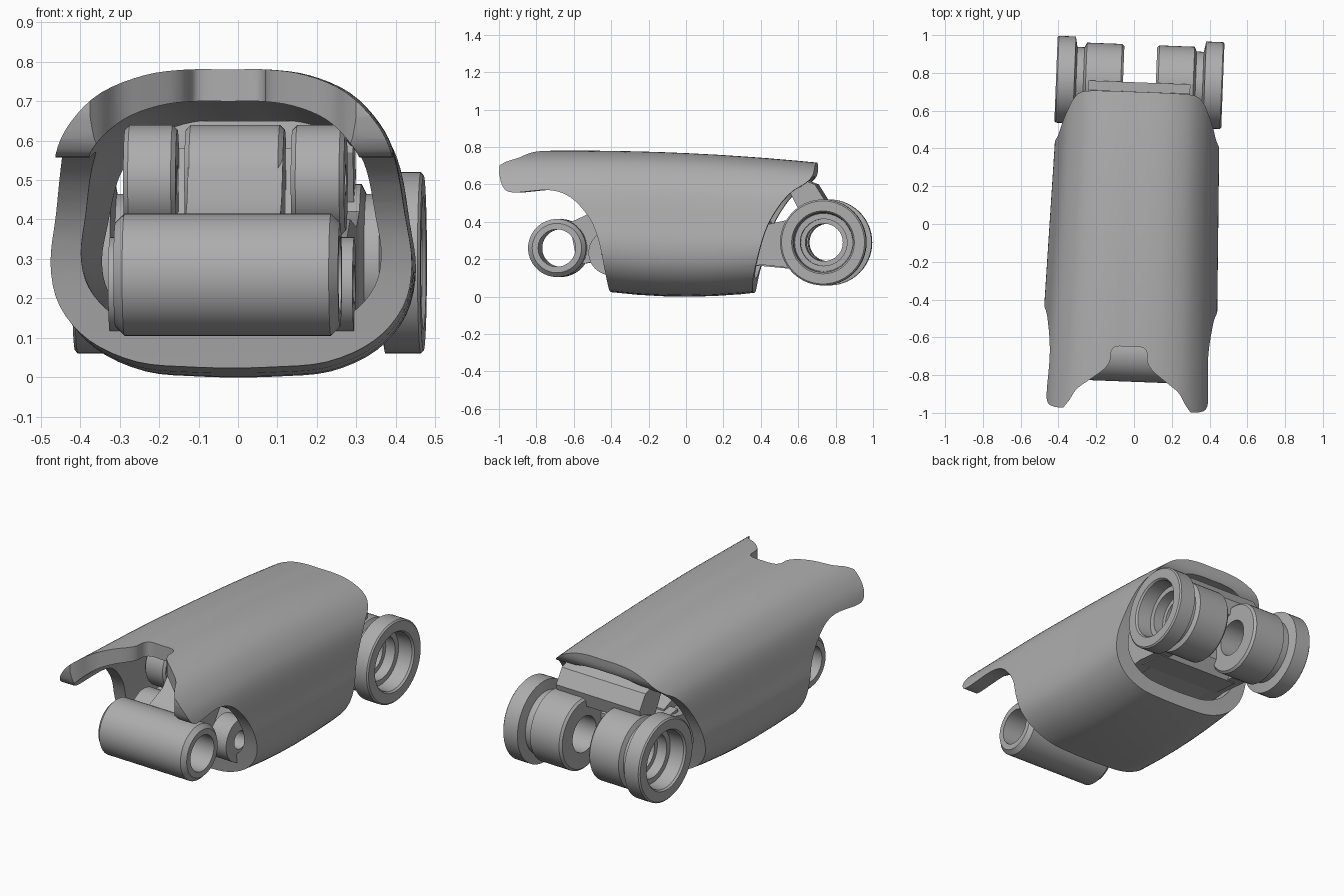
import bpy, bmesh, math
from mathutils import Vector

if "Cube" in bpy.data.objects:
    bpy.data.objects.remove(bpy.data.objects["Cube"], do_unlink=True)

GREY = (0.42, 0.42, 0.42, 1)
mat = bpy.data.materials.new("plain_grey")
mat.use_nodes = True
mat.diffuse_color = GREY
mat.node_tree.nodes["Principled BSDF"].inputs["Base Color"].default_value = GREY
parts = []


def finish(name, bm):
    bmesh.ops.recalc_face_normals(bm, faces=bm.faces)
    me = bpy.data.meshes.new(name)
    bm.to_mesh(me)
    bm.free()
    me.materials.append(mat)
    ob = bpy.data.objects.new(name, me)
    bpy.context.collection.objects.link(ob)
    parts.append(ob)
    return ob


def loft(name, rings, closed=False):
    """Skin a row of closed rings, capped or joined end to start."""
    bm = bmesh.new()
    vs = [[bm.verts.new(p) for p in r] for r in rings]
    n = len(vs[0])
    pairs = list(zip(vs, vs[1:])) + ([(vs[-1], vs[0])] if closed else [])
    for a, b in pairs:
        for i in range(n):
            j = (i + 1) % n
            bm.faces.new((a[i], a[j], b[j], b[i]))
    if not closed:
        bm.faces.new(vs[0])
        bm.faces.new(vs[-1])
    return finish(name, bm)


def prism_x(name, pts, x0, x1):
    return loft(name, [[(x, y, z) for y, z in pts] for x in (x0, x1)])


def lathe_x(name, profile, y, z, side=1, steps=56):
    """Turn a closed (x, radius) profile about an axis along x."""
    rings = []
    for k in range(steps):
        a = math.tau * k / steps
        rings.append([(side * x, y + r * math.cos(a), z + r * math.sin(a)) for x, r in profile])
    return loft(name, rings, closed=True)


def spline(pts, steps, closed=False):
    """Smooth curve through 2D points."""
    n, out = len(pts), []
    get = (lambda i: Vector(pts[i % n])) if closed else (lambda i: Vector(pts[max(0, min(n - 1, i))]))
    for i in range(n if closed else n - 1):
        a, b, c, d = (get(i + k) for k in (-1, 0, 1, 2))
        for s in range(steps):
            t = s / steps
            out.append(0.5 * (2 * b + (c - a) * t + (2 * a - 5 * b + 4 * c - d) * t * t
                              + (3 * b - a - 3 * c + d) * t ** 3))
    return out if closed else out + [Vector(pts[-1])]


def cut(ob, cutter, op):
    mod = ob.modifiers.new("cut", "BOOLEAN")
    mod.object, mod.operation, mod.solver = cutter, op, "EXACT"
    bpy.context.view_layer.objects.active = ob
    bpy.ops.object.modifier_apply(modifier=mod.name)
    parts.remove(cutter)
    bpy.data.objects.remove(cutter, do_unlink=True)


# Shell: rounded hollow sleeve
half = [(0.1, 0.78), (0.2, 0.765), (0.3, 0.72), (0.375, 0.64), (0.415, 0.55), (0.44, 0.40),
        (0.457, 0.27), (0.435, 0.16), (0.36, 0.07), (0.24, 0.015), (0.1, 0.002)]
section = spline([(0, 0.78)] + half + [(0, 0)] + [(-x, z) for x, z in reversed(half)], 4, True)


def shell_ring(y, sx=1, sz=1):
    top = 0.78 - 0.038 * max(0, y + 0.6) ** 2
    low = min(0.03, 0.15 * y * y)
    wide = 1 - 0.058 * (y + 0.4)
    ring = []
    for x, z in section:
        z = 0.39 + (z - 0.39) * sz
        ring.append((x * sx * wide, y, low + z / 0.78 * (top - low)))
    return ring


ys = [-1.1 + 1.95 * i / 14 for i in range(15)]
outer = [shell_ring(y) for y in ys]
inner = [shell_ring(y, 0.83, 0.785) for y in reversed(ys)]
shell = loft("shell", outer + inner, closed=True)

# Curved ends of the shell
front_edge = spline([(-0.985, 0.66), (-0.965, 0.59), (-0.91, 0.557), (-0.72, 0.57), (-0.6, 0.53),
                     (-0.5, 0.42), (-0.45, 0.3), (-0.42, 0.15), (-0.4, 0.02)], 5)
back_edge = spline([(0.365, 0.03), (0.38, 0.13), (0.44, 0.35), (0.51, 0.48), (0.58, 0.56),
                    (0.65, 0.605), (0.69, 0.65), (0.70, 0.72)], 5)
outline = ([(-0.985, 0.95)] + front_edge + [(-0.4, -0.1), (0.365, -0.1)] + back_edge + [(0.70, 0.95)])
cut(shell, prism_x("side_cutter", outline, -0.8, 0.8), "INTERSECT")

# Notch in the front of the roof
notch = spline([(0, -0.65), (0.07, -0.652), (0.095, -0.68), (0.1, -0.73), (0.13, -0.775),
                (0.2, -0.83), (0.27, -0.885), (0.31, -0.95), (0.35, -1)], 4)
plan = ([(x, y) for x, y in notch] + [(0.35, -1.2), (-0.35, -1.2)]
        + [(-x, y) for x, y in reversed(notch[1:])])
cut(shell, loft("notch_cutter", [[(x, y, z) for x, y in plan] for z in (0.5, 1)]), "DIFFERENCE")

# Front pivot tube
lathe_x("front_pivot", [(-0.285, 0.1), (-0.285, 0.132), (-0.262, 0.155), (0.262, 0.155),
                        (0.285, 0.132), (0.285, 0.1)], -0.68, 0.26)

# Arm from the pivot up to the inner hinge
prism_x("front_arm", [(-0.62, 0.395), (-0.5, 0.45), (-0.38, 0.6), (-0.22, 0.5), (-0.42, 0.2),
                      (-0.575, 0.17)], -0.11, 0.13)


def knuckle(name, x0, x1):
    e = 0.012
    lathe_x(name, [(x0, 0.04), (x0, 0.128), (x0 + e, 0.14), (x1 - e, 0.14), (x1, 0.128), (x1, 0.04)],
            -0.3, 0.5)


knuckle("hinge_centre", -0.12, 0.13)
knuckle("hinge_right", -0.275, -0.142)
knuckle("hinge_left", 0.15, 0.285)

# Inner frame and the bridges between the rear barrels
prism_x("inner_frame", [(-0.26, 0.38), (-0.2, 0.58), (0.1, 0.55), (0.45, 0.4), (0.45, 0.17),
                        (0.1, 0.14), (-0.32, 0.16)], -0.2, 0.2)
prism_x("lower_bridge", [(0.35, 0.17), (0.56, 0.15), (0.61, 0.22), (0.61, 0.36), (0.4, 0.4)], -0.25, 0.25)
prism_x("upper_bridge", [(0.57, 0.65), (0.7, 0.6), (0.75, 0.52), (0.73, 0.44), (0.63, 0.43),
                         (0.56, 0.57)], -0.27, 0.27)

for side, word in ((1, "left"), (-1, "right")):
    # Side rail with a drilled round front end
    prism_x("rail_" + word, [(-0.33, 0.33), (0.0, 0.4), (0.42, 0.38), (0.6, 0.42), (0.6, 0.15),
                             (0.42, 0.17), (0.0, 0.13), (-0.33, 0.15)], side * 0.2, side * 0.285)
    lathe_x("rail_eye_" + word, [(0.2, 0.05), (0.2, 0.12), (0.31, 0.12), (0.31, 0.05)], -0.39, 0.235, side)
    # Rear barrel, groove and flanged disc with stepped bore
    lathe_x("rear_barrel_" + word, [
        (0.087, 0.1), (0.087, 0.188), (0.099, 0.2), (0.285, 0.2), (0.297, 0.175), (0.335, 0.175),
        (0.345, 0.23), (0.435, 0.23), (0.442, 0.222), (0.442, 0.168), (0.432, 0.16), (0.35, 0.155),
        (0.35, 0.125), (0.29, 0.125), (0.29, 0.1)], 0.75, 0.29, side)

# Shading, and the slight turn of the whole piece
for ob in parts:
    bpy.ops.object.select_all(action="DESELECT")
    ob.select_set(True)
    bpy.context.view_layer.objects.active = ob
    bpy.ops.object.shade_smooth_by_angle(angle=math.radians(32))
    ob.rotation_euler.z = math.radians(-2.2)
